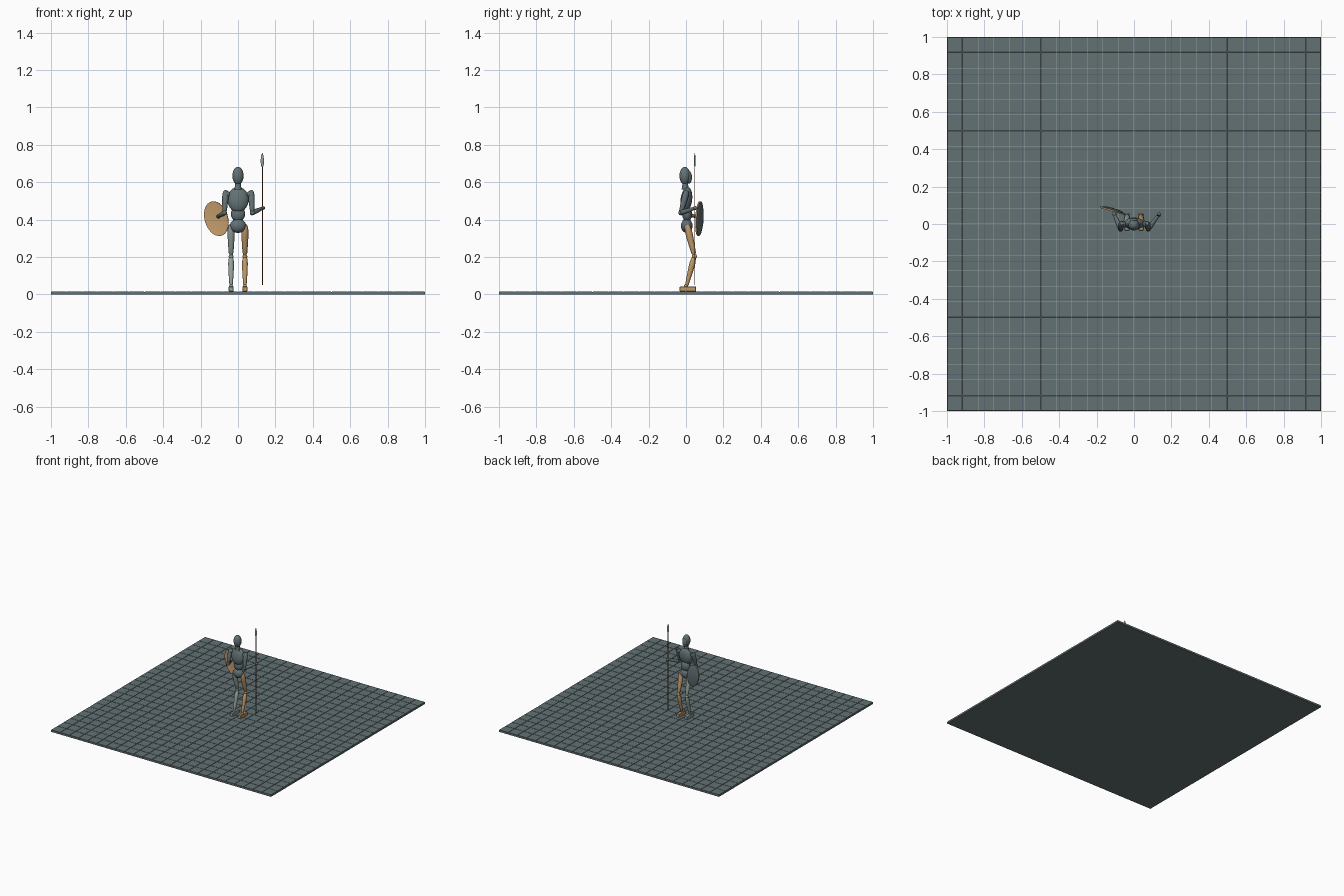
import bpy, bmesh, math
from mathutils import Vector, Matrix

if "Cube" in bpy.data.objects:
    bpy.data.objects.remove(bpy.data.objects["Cube"])


def material(name, rgb):
    m = bpy.data.materials.new(name)
    m.diffuse_color = (*rgb, 1)
    m.use_nodes = True
    m.node_tree.nodes["Principled BSDF"].inputs["Base Color"].default_value = m.diffuse_color
    return m


SLATE = material("slate", (0.125, 0.165, 0.175))
SAGE = material("pale_sage", (0.30, 0.37, 0.33))
TAN = material("tan_wood", (0.53, 0.32, 0.14))
BROWN = material("brown_shaft", (0.24, 0.10, 0.045))


def finish(name, bm, mats, smooth=True):
    me = bpy.data.meshes.new(name)
    bmesh.ops.recalc_face_normals(bm, faces=bm.faces)
    for f in bm.faces:
        f.smooth = smooth
    bm.to_mesh(me)
    bm.free()
    for m in mats:
        me.materials.append(m)
    ob = bpy.data.objects.new(name, me)
    bpy.context.collection.objects.link(ob)
    return ob


def ellipsoid(name, center, radii, mat, tilt=0):
    bm = bmesh.new()
    M = (Matrix.Translation(center) @ Matrix.Rotation(tilt, 4, 'X')
         @ Matrix.Diagonal((*radii, 1)))
    bmesh.ops.create_uvsphere(bm, u_segments=24, v_segments=14, radius=1, matrix=M)
    return finish(name, bm, [mat])


def lathe(name, a, b, profile, mat, flat=1, segs=16):
    """Sweep (fraction, radius) pairs around the line from a to b."""
    a, b = Vector(a), Vector(b)
    d = b - a
    rot = Vector((0, 0, 1)).rotation_difference(d)
    bm = bmesh.new()
    rings = []
    for t, r in profile:
        rings.append([bm.verts.new(a + d * t + rot @ Vector((
            r * math.cos(2 * math.pi * i / segs),
            flat * r * math.sin(2 * math.pi * i / segs), 0))) for i in range(segs)])
    for lo, hi in zip(rings, rings[1:]):
        for i in range(segs):
            j = (i + 1) % segs
            bm.faces.new((lo[i], lo[j], hi[j], hi[i]))
    bm.faces.new(rings[0][::-1])
    bm.faces.new(rings[-1])
    return finish(name, bm, [mat])


def limb(name, a, b, r0, r1, mat):
    shape = [(0, .55), (.06, .8), (.2, 1), (.4, 1), (.7, .85), (.93, .7), (1, .45)]
    return lathe(name, a, b, [(t, k * (r0 + (r1 - r0) * t)) for t, k in shape], mat)


def box(name, lo, hi, mat):
    lo, hi = Vector(lo), Vector(hi)
    bm = bmesh.new()
    bmesh.ops.create_cube(bm, size=1, matrix=Matrix.Translation((lo + hi) / 2)
                          @ Matrix.Diagonal((*(hi - lo), 1)))
    bmesh.ops.bevel(bm, geom=bm.edges[:], offset=0.002, segments=1, affect='EDGES')
    return finish(name, bm, [mat], False)


# Tiled floor: open-topped slab closed by raised tiles with pale joints
bm = bmesh.new()
bmesh.ops.create_cube(bm, size=1, matrix=Matrix.Translation((0, 0, .006))
                      @ Matrix.Diagonal((2, 2, .012, 1)))
top = [f for f in bm.faces if f.calc_center_median().z > .011]
bmesh.ops.delete(bm, geom=top, context='FACES_ONLY')
old = set(bm.faces)
bmesh.ops.create_grid(bm, x_segments=24, y_segments=24, size=1,
                      matrix=Matrix.Translation((0, 0, .012)))
tiles = [f for f in bm.faces if f not in old]
joints = bmesh.ops.inset_individual(bm, faces=tiles, thickness=.002)['faces']
for f in joints:
    f.material_index = 1
walls = bmesh.ops.inset_individual(bm, faces=tiles, thickness=.0003, depth=.004)['faces']
for f in walls:
    f.material_index = 0
for f in tiles:
    f.material_index = 0
finish("tiled_floor", bm, [SLATE, SAGE], False)

# Head, face plate and torso
ellipsoid("head", (0, -.006, .634), (.03, .029, .048), SLATE)
ellipsoid("face_plate", (0, .015, .626), (.02, .017, .034), SLATE)
lathe("neck", (0, -.004, .56), (0, -.004, .605), [(0, .02), (.5, .016), (1, .016)], SLATE)
ellipsoid("chest", (0, .002, .507), (.057, .031, .068), SLATE, -.12)
ellipsoid("abdomen", (0, .006, .43), (.038, .026, .042), SLATE)
ellipsoid("pelvis", (0, .004, .367), (.043, .031, .038), SLATE)

# Legs: one in each colour
for side, word, mat in ((-1, "left", SAGE), (1, "right", TAN)):
    x = .037 * side
    knee = (x, .045, .203)
    limb(word + "_thigh", (x, .005, .372), (x, .043, .212), .019, .018, mat)
    ellipsoid(word + "_knee", knee, (.013, .014, .013), mat)
    limb(word + "_shin", (x, .043, .2), (x, .002, .042), .016, .013, mat)
    ellipsoid(word + "_ankle", (x, .0, .044), (.01, .011, .01), mat)
    box(word + "_foot", (x - .013, -.034, .016), (x + .013, .054, .042), mat)

# Arms: one reaching to the shield, one to the spear
for word, x, hand in (("left", -.066, (-.105, .052, .417)),
                      ("right", .07, (.133, .05, .462))):
    s = math.copysign(1, x)
    elbow = (x + .006 * s, -.028, .436)
    ellipsoid(word + "_shoulder", (x - .008 * s, 0, .535), (.016, .017, .017), SLATE)
    limb(word + "_upper_arm", (x, .004, .555), elbow, .017, .016, SLATE)
    ellipsoid(word + "_elbow", elbow, (.013, .013, .013), SLATE)
    limb(word + "_forearm", elbow, hand, .014, .011, SLATE)
    ellipsoid(word + "_hand", hand, (.011, .012, .01), SLATE)

# Spear
lathe("spear_shaft", (.13, .047, .05), (.13, .047, .69), [(0, .0025), (1, .0025)],
      BROWN, segs=10)
lathe("spear_head", (.13, .047, .68), (.13, .047, .757),
      [(0, .004), (.2, .008), (.5, .009), (.8, .006), (1, .0008)], SAGE, .5, 12)

# Oval shield: slate domed front, tan back and rim
bm = bmesh.new()
rings = []
N = 40
for depth, k in ((-.004, .9), (-.006, 1), (.002, 1), (.008, .75), (.012, .4), (.013, .1)):
    rings.append([bm.verts.new((k * .064 * math.cos(2 * math.pi * i / N), depth,
                                k * .095 * math.sin(2 * math.pi * i / N)))
                  for i in range(N)])
for n, (lo, hi) in enumerate(zip(rings, rings[1:])):
    for i in range(N):
        f = bm.faces.new((lo[i], lo[(i + 1) % N], hi[(i + 1) % N], hi[i]))
        f.material_index = 1 if n > 1 else 0
bm.faces.new(rings[0])
bm.faces.new(rings[-1]).material_index = 1
shield = finish("shield", bm, [TAN, SLATE])
shield.matrix_world = (Matrix.Translation((-.115, .073, .405))
                       @ Matrix.Rotation(-.28, 4, 'Z') @ Matrix.Rotation(-.32, 4, 'Y'))
for o in bpy.context.collection.objects:
    o.select_set(o.data.polygons[0].use_smooth)
    if o.select_get():
        bpy.context.view_layer.objects.active = o
bpy.ops.object.shade_smooth_by_angle(angle=math.radians(40))
